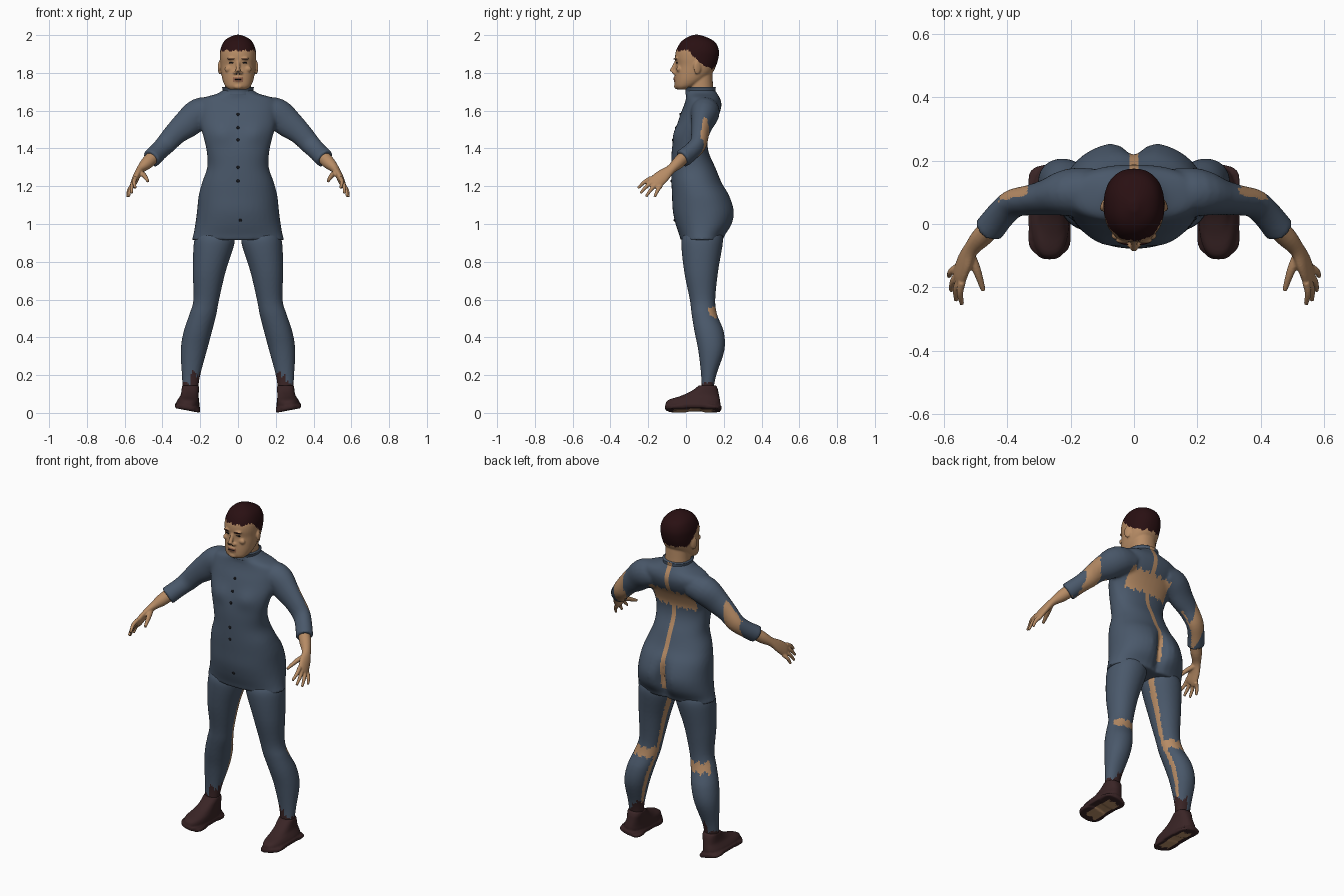
import bpy, bmesh, math
from mathutils import Vector, Matrix
from mathutils.bvhtree import BVHTree

cube = bpy.data.objects.get("Cube")
if cube:
    bpy.data.objects.remove(cube, do_unlink=True)


def material(name, r, g, b):
    m = bpy.data.materials.new(name)
    m.use_nodes = True
    m.diffuse_color = (r, g, b, 1)
    bsdf = m.node_tree.nodes["Principled BSDF"]
    bsdf.inputs["Base Color"].default_value = (r, g, b, 1)
    bsdf.inputs["Roughness"].default_value = 0.8
    return m


SUIT = material("slate_blue_cloth", .068, .098, .145)
SKIN = material("tan_skin", .47, .26, .13)
HAIR = material("dark_hair", .022, .005, .006)
SHOE = material("brown_leather", .042, .018, .019)
BLACK = material("black", .008, .008, .01)
LIP = material("lip", .30, .13, .075)


def resample(rows, n):
    """Catmull-Rom interpolation of rows of numbers."""
    out = []
    for i in range(len(rows) - 1):
        a, b, c, d = (rows[min(max(k, 0), len(rows) - 1)] for k in range(i - 1, i + 3))
        for s in range(n):
            t = s / n
            out.append([.5 * (2*q + (r - p)*t + (2*p - 5*q + 4*r - w)*t*t
                              + (3*q - p - 3*r + w)*t**3) for p, q, r, w in zip(a, b, c, d)])
    return out + [list(rows[-1])]


def skin_rings(bm, rings):
    loops = [[bm.verts.new(p) for p in ring] for ring in rings]
    n = len(loops[0])
    for lo, hi in zip(loops, loops[1:]):
        for i in range(n):
            bm.faces.new((lo[i], lo[(i+1) % n], hi[(i+1) % n], hi[i]))
    bm.faces.new(loops[0][::-1])
    bm.faces.new(loops[-1])


def oval(power, n=40):
    for i in range(n):
        c, s = math.cos(math.tau*i/n), math.sin(math.tau*i/n)
        yield (math.copysign(abs(c)**(2/power), c), math.copysign(abs(s)**(2/power), s))


def stack(bm, rows, side=1, power=2.2, steps=5):
    """Level sections: height, x from, x to, y from, y to."""
    rings = []
    for z, x0, x1, y0, y1 in resample(rows, steps):
        rings.append([(side*((x0+x1)/2 + c*(x1-x0)/2), (y0+y1)/2 + s*(y1-y0)/2, z)
                      for c, s in oval(power)])
    skin_rings(bm, rings)


def tube(bm, rows, side=1, steps=4):
    """Limb along a path: x, y, z, thickness across, thickness along y."""
    rows = resample(rows, steps)
    pts = [Vector(r[:3]) for r in rows]
    rings = []
    for i, r in enumerate(rows):
        t = (pts[min(i+1, len(pts)-1)] - pts[max(i-1, 0)]).normalized()
        v = Vector((0, 1, 0))
        v = (v - t*t.dot(v)).normalized()
        u = t.cross(v)
        ring = [pts[i] + u*c*r[3] + v*s*r[4] for c, s in oval(2, 20)]
        rings.append([(side*p.x, p.y, p.z) for p in ring])
    skin_rings(bm, rings)


def ball(bm, loc, size, turn=0):
    bmesh.ops.create_uvsphere(bm, u_segments=20, v_segments=12, radius=1,
                              matrix=Matrix.Translation(loc) @ Matrix.Rotation(turn, 4, 'Z')
                              @ Matrix.Diagonal((*size, 1)))


def finish(name, bm, mats, voxel=0, smooth=3, rule=None):
    bmesh.ops.recalc_face_normals(bm, faces=bm.faces)
    me = bpy.data.meshes.new(name)
    bm.to_mesh(me)
    bm.free()
    ob = bpy.data.objects.new(name, me)
    bpy.context.collection.objects.link(ob)
    if voxel:
        # melt overlapping pieces into one surface
        rm = ob.modifiers.new("melt", 'REMESH')
        rm.mode, rm.voxel_size = 'VOXEL', voxel
        sm = ob.modifiers.new("soften", 'SMOOTH')
        sm.factor, sm.iterations = .5, smooth
        dg = bpy.context.evaluated_depsgraph_get()
        new = bpy.data.meshes.new_from_object(ob.evaluated_get(dg))
        ob.modifiers.clear()
        ob.data = new
        bpy.data.meshes.remove(me)
        new.name = name
    ob.data.materials.clear()
    for m in mats:
        ob.data.materials.append(m)
    for p in ob.data.polygons:
        p.use_smooth = True
        p.material_index = rule(p.center, p.normal) if rule else 0
    return ob


def surface(ob):
    return BVHTree.FromPolygons([v.co for v in ob.data.vertices],
                                [tuple(p.vertices) for p in ob.data.polygons])


def front(tree, x, z):
    hit = tree.ray_cast(Vector((x, -1, z)), Vector((0, 1, 0)))[0]
    return hit if hit else Vector((x, 0, z))


def ragged(p):
    return .008*math.sin(p.x*140) + .005*math.sin(p.x*333 + p.y*210)


# Jacket: trunk with buttocks, shoulders and sleeves
bm = bmesh.new()
stack(bm, [(z, -w, w, f, b) for z, w, f, b in (
    (.915, .246, -.03, .2), (.94, .237, -.035, .21), (1, .226, -.055, .25),
    (1.07, .217, -.07, .262), (1.15, .208, -.074, .235), (1.22, .19, -.077, .19),
    (1.3, .163, -.078, .155), (1.38, .165, -.076, .12), (1.45, .18, -.066, .115),
    (1.52, .2, -.048, .14), (1.58, .21, -.03, .175), (1.63, .215, -.01, .188),
    (1.665, .19, 0, .18), (1.69, .11, 0, .165), (1.71, .08, 0, .155))])
for v in bm.verts:
    if v.co.y > .08:
        low = math.exp(-((v.co.z - 1.04)/.1)**2)
        v.co.y -= .06*low*math.exp(-(v.co.x/.035)**2)
    else:
        chest = math.exp(-((v.co.z - 1.48)/.05)**2 - ((abs(v.co.x) - .09)/.06)**2)
        v.co.y -= .014*chest
for s in (1, -1):
    tube(bm, [(.12, .1, 1.6, .07, .075), (.2, .1, 1.585, .084, .076), (.27, .085, 1.53, .076, .058),
              (.33, .075, 1.48, .062, .048), (.38, .065, 1.425, .055, .045),
              (.42, .03, 1.385, .05, .045), (.46, -.02, 1.345, .052, .047)], s)


def jacket_rule(p, n):
    x = abs(p.x)
    if n.y > .15 and p.y > .05:
        if x < .016 and p.z > .98:
            return 1
        if x < .14 and 1.445 < p.z + ragged(p) < 1.555:
            return 1
    if n.y > .25 and .335 < x + ragged(p)*.5 < .425:
        return 1
    return int(.27 < x < .45 and n.z < -.4 and 0 < n.y < .3)


jacket = finish("jacket", bm, [SUIT, SKIN], .009, 5, jacket_rule)

# Standing collar
bm = bmesh.new()
stack(bm, [(1.685, -.085, .085, -.004, .16), (1.705, -.08, .08, -.002, .156),
           (1.725, -.085, .085, -.01, .158)])
finish("collar", bm, [SUIT, SKIN], rule=lambda p, n: int(abs(p.x) < .012 and p.y > .1))

# Buttons down the front
tree = surface(jacket)
bm = bmesh.new()
for z in (1.58, 1.51, 1.445, 1.3, 1.228, 1.02):
    ball(bm, front(tree, .012 if z < 1.1 else 0, z), (.008, .006, .008))
finish("buttons", bm, [BLACK])


# Trousers
def leg_rule(p, n):
    inner = abs(p.x) < .25 and n.x*p.x < 0
    if p.z + ragged(p) < .16 or (inner and p.z + ragged(p)*2 < .21):
        return 2
    if n.y > .35 and .505 < p.z + ragged(p) < .56:
        return 1
    return int(p.z < .92 and n.x*p.x < 0 and .1 < n.y < .42)


for s, name in ((1, "left"), (-1, "right")):
    bm = bmesh.new()
    stack(bm, [(.95, .03, .215, -.01, .19), (.9, .018, .234, -.025, .195), (.75, .065, .239, -.01, .17),
               (.6, .1, .236, .02, .155), (.52, .115, .258, .03, .165), (.43, .138, .288, .045, .2),
               (.33, .165, .303, .065, .203), (.2, .2, .297, .08, .16), (.12, .212, .293, .08, .145)],
          s, 2.1)
    finish(name + "_trouser_leg", bm, [SUIT, SKIN, SHOE], .008, 2, leg_rule)

    # Shoe upper and sole, leaning to the inner edge
    bm = bmesh.new()
    stack(bm, [(.012, .206, .328, -.104, .178), (.04, .204, .326, -.108, .182),
               (.062, .206, .316, -.092, .18), (.082, .208, .305, -.035, .176),
               (.105, .208, .3, .015, .172), (.125, .206, .298, .045, .168),
               (.145, .208, .296, .068, .16)], s, 2.5)
    for z0, z1, y0, y1 in ((.006, .026, -.112, .188), (0, .016, .08, .186), (0, .016, -.1, .02)):
        stack(bm, [(z0, .202, .332, y0, y1), (z1, .199, .335, y0, y1)], s, 2.8, 1)
    for v in bm.verts:
        v.co.z += .19*max(0, abs(v.co.x) - .2)*max(0, 1 - v.co.z/.15)
    shoe = finish(name + "_shoe", bm, [SHOE, SKIN], .006, 1,
                  lambda p, n: int(n.z < -.7 and p.z < .05 and abs(abs(p.x) - .262) < .035
                                   and -.06 < p.y + ragged(p) < .14))

    # Forearm, palm and fingers
    bm = bmesh.new()
    tube(bm, [(.43, .01, 1.375, .036, .034), (.48, -.04, 1.325, .034, .032), (.515, -.08, 1.29, .022, .026),
              (.535, -.12, 1.257, .019, .037), (.55, -.16, 1.222, .017, .04),
              (.556, -.178, 1.208, .011, .034)], s)
    for k, tip in enumerate(((.543, -.254, 1.19), (.562, -.242, 1.163),
                             (.578, -.212, 1.145), (.585, -.166, 1.143))):
        off = (k - 1.5)*.022
        root = Vector((.55 + .2*off, -.16 + .76*off, 1.222 - .62*off))
        tip = Vector(tip)
        mid = (root + tip)/2 + Vector((.007, 0, .006))
        tube(bm, [(*root, .012, .012), (*mid, .0105, .0105), (*tip, .007, .007)], s)
    tube(bm, [(.522, -.09, 1.275, .015, .017), (.497, -.145, 1.257, .013, .014),
              (.476, -.21, 1.226, .008, .008)], s)
    finish(name + "_hand", bm, [SKIN], .0045, 2)

# Head with neck, nose, ears, brow and lips
bm = bmesh.new()
stack(bm, [(z, -w, w, f, b) for z, w, f, b in (
    (1.712, .045, -.045, .0), (1.728, .066, -.058, .05), (1.76, .081, -.06, .1),
    (1.8, .089, -.058, .14), (1.84, .093, -.053, .16), (1.88, .096, -.058, .172),
    (1.92, .094, -.052, .174), (1.96, .079, -.03, .157), (1.985, .053, .0, .118),
    (2.002, .012, .04, .07))], power=2.25)
stack(bm, [(1.67, -.076, .076, .006, .15), (1.73, -.07, .07, .01, .143), (1.81, -.068, .068, .01, .14)])
tube(bm, [(0, -.05, 1.862, .009, .009), (0, -.066, 1.83, .011, .01), (0, -.076, 1.806, .014, .013)])
ball(bm, (0, -.058, 1.772), (.026, .01, .007))
ball(bm, (0, -.056, 1.758), (.024, .01, .006))
ball(bm, (0, -.05, 1.728), (.026, .014, .014))
for s in (1, -1):
    ball(bm, (s*.015, -.062, 1.801), (.011, .012, .008))
    ball(bm, (s*.035, -.052, 1.876), (.026, .009, .007))
    ball(bm, (s*.052, -.038, 1.82), (.02, .013, .016))
    ball(bm, (s*.097, .06, 1.828), (.008, .021, .036), s*.35)


def head_rule(p, n):
    if abs(p.x) > .097 and p.z < 1.868:
        return 0
    edge = 1.917 - .092*min(max((p.y - .015)/.09, 0), 1)
    if p.z + ragged(p)*.6 > edge:
        return 1
    return 2 if p.y < -.05 and abs(p.x) < .027 and 1.754 < p.z < 1.777 else 0


head = finish("head", bm, [SKIN, HAIR, LIP], .005, 3, head_rule)

# Eyes, eyebrows, nostrils and mouth line
tree = surface(head)
bm = bmesh.new()
for s in (1, -1):
    ball(bm, front(tree, s*.036, 1.853), (.013, .004, .0045), s*.2)
    ball(bm, front(tree, s*.009, 1.795), (.004, .003, .003))
ball(bm, front(tree, 0, 1.765), (.024, .003, .0018))
finish("eyes_and_mouth", bm, [BLACK])
bm = bmesh.new()
for s in (1, -1):
    ball(bm, front(tree, s*.037, 1.874), (.02, .004, .0035), s*.3)
finish("eyebrows", bm, [HAIR])
